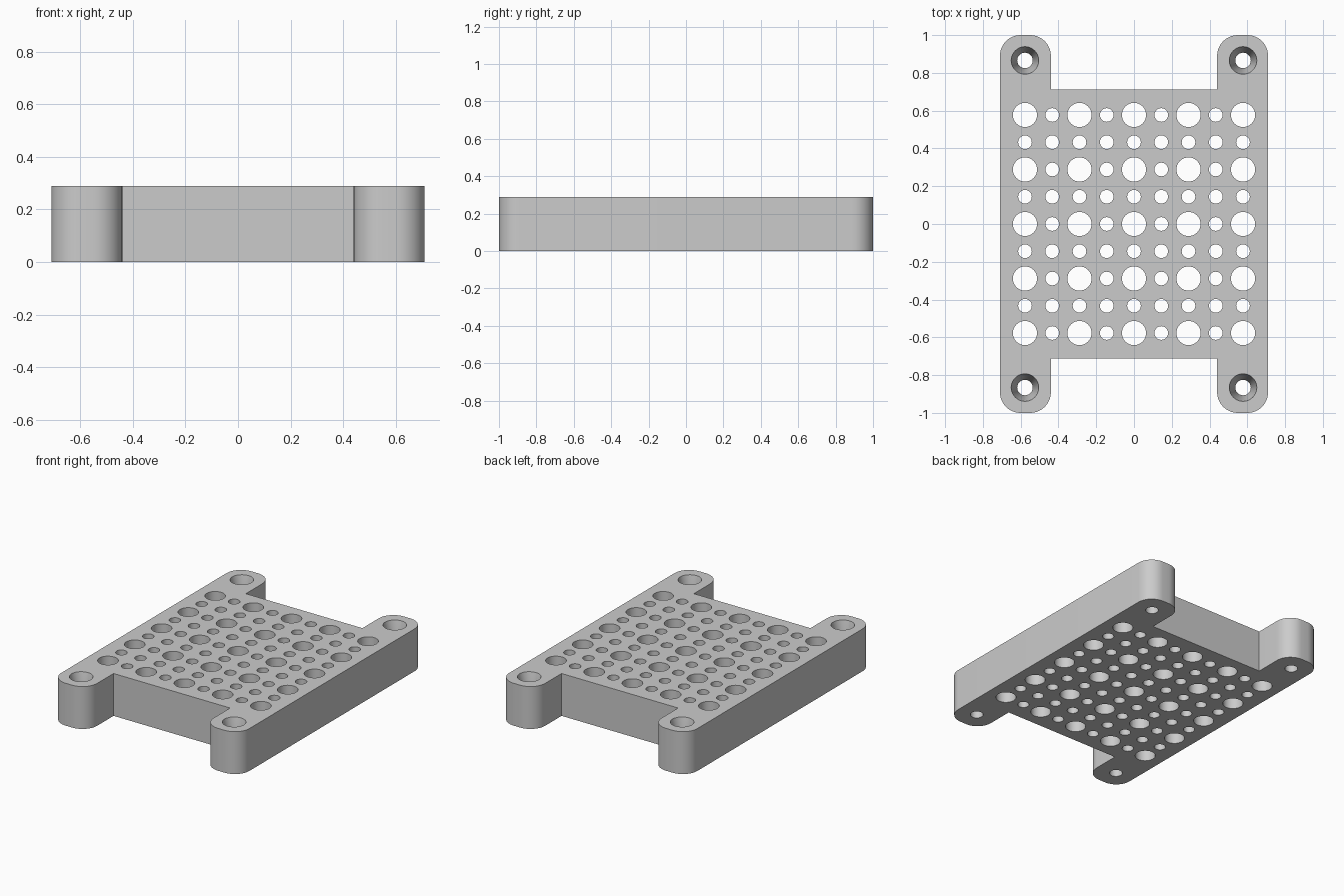
import bpy, bmesh, math

if "Cube" in bpy.data.objects:
    bpy.data.objects.remove(bpy.data.objects["Cube"], do_unlink=True)

HEIGHT = 0.289
PITCH = 0.1443          # spacing of the hole grid
OUT_X, IN_X = 0.71, 0.44
END_Y, DECK_Y = 1.0, 0.713
CORNER = 0.11
PAST = 0.05             # how far cutters pass the surfaces

grey = bpy.data.materials.new("light grey")
grey.use_nodes = True
colour = (0.6, 0.6, 0.6, 1)
grey.diffuse_color = colour
grey.node_tree.nodes["Principled BSDF"].inputs["Base Color"].default_value = colour


def make_object(name, bm):
    bmesh.ops.recalc_face_normals(bm, faces=bm.faces)
    mesh = bpy.data.meshes.new(name)
    bm.to_mesh(mesh)
    bm.free()
    mesh.materials.append(grey)
    obj = bpy.data.objects.new(name, mesh)
    bpy.context.collection.objects.link(obj)
    return obj


def arc(cx, cy, start, steps=12):
    """Quarter circle, anticlockwise from the start angle in degrees."""
    angles = [math.radians(start + 90 * i / steps) for i in range(steps + 1)]
    return [(cx + CORNER * math.cos(a), cy + CORNER * math.sin(a)) for a in angles]


def lathe(bm, x, y, profile, sides=40):
    """Closed turned solid from (radius, z) pairs, listed from the top down."""
    rings = []
    for r, z in profile:
        rings.append([bm.verts.new((x + r * math.cos(math.tau * i / sides),
                                    y + r * math.sin(math.tau * i / sides), z))
                      for i in range(sides)])
    for a, b in zip(rings, rings[1:]):
        for i in range(sides):
            j = (i + 1) % sides
            bm.faces.new((a[i], b[i], b[j], a[j]))
    bm.faces.new(rings[0])
    bm.faces.new(rings[-1][::-1])


# Plate outline: one quarter (outer corner, inner corner, notch), then mirrored
quarter = (arc(OUT_X - CORNER, END_Y - CORNER, 0)
           + arc(IN_X + CORNER, END_Y - CORNER, 90) + [(IN_X, DECK_Y)])
half = quarter + [(-x, y) for x, y in reversed(quarter)]
outline = half + [(-x, -y) for x, y in half]

bm = bmesh.new()
base = bm.faces.new([bm.verts.new((x, y, 0)) for x, y in outline])
grown = bmesh.ops.extrude_face_region(bm, geom=[base], use_keep_orig=True)
bmesh.ops.translate(bm, vec=(0, 0, HEIGHT),
                    verts=[g for g in grown["geom"] if isinstance(g, bmesh.types.BMVert)])
plate = make_object("perforated_plate", bm)

# Hole grid: large holes on every second row and column, small ones between
bm = bmesh.new()
for i in range(-4, 5):
    for j in range(-4, 5):
        r = 0.064 if i % 2 == 0 and j % 2 == 0 else 0.036
        lathe(bm, i * PITCH, j * PITCH, [(r, HEIGHT + PAST), (r, -PAST)])

# Tapered screw holes in the four feet
HEAD, SHANK = 0.073, 0.041
for sx in (-1, 1):
    for sy in (-1, 1):
        lathe(bm, sx * 4 * PITCH, sy * 6 * PITCH,
              [(HEAD, HEIGHT + PAST), (HEAD, HEIGHT),
               (SHANK, HEIGHT - 0.14), (SHANK, -PAST)])
cutter = make_object("hole_cutter", bm)
cutter.hide_render = True

# Cut the holes, then discard the cutter
bpy.ops.object.select_all(action='DESELECT')
bpy.context.view_layer.objects.active = plate
plate.select_set(True)
cut = plate.modifiers.new("holes", 'BOOLEAN')
cut.operation = 'DIFFERENCE'
cut.solver = 'EXACT'
cut.object = cutter
bpy.ops.object.modifier_apply(modifier=cut.name)
bpy.data.objects.remove(cutter, do_unlink=True)

bpy.ops.object.shade_smooth_by_angle(angle=math.radians(30))
